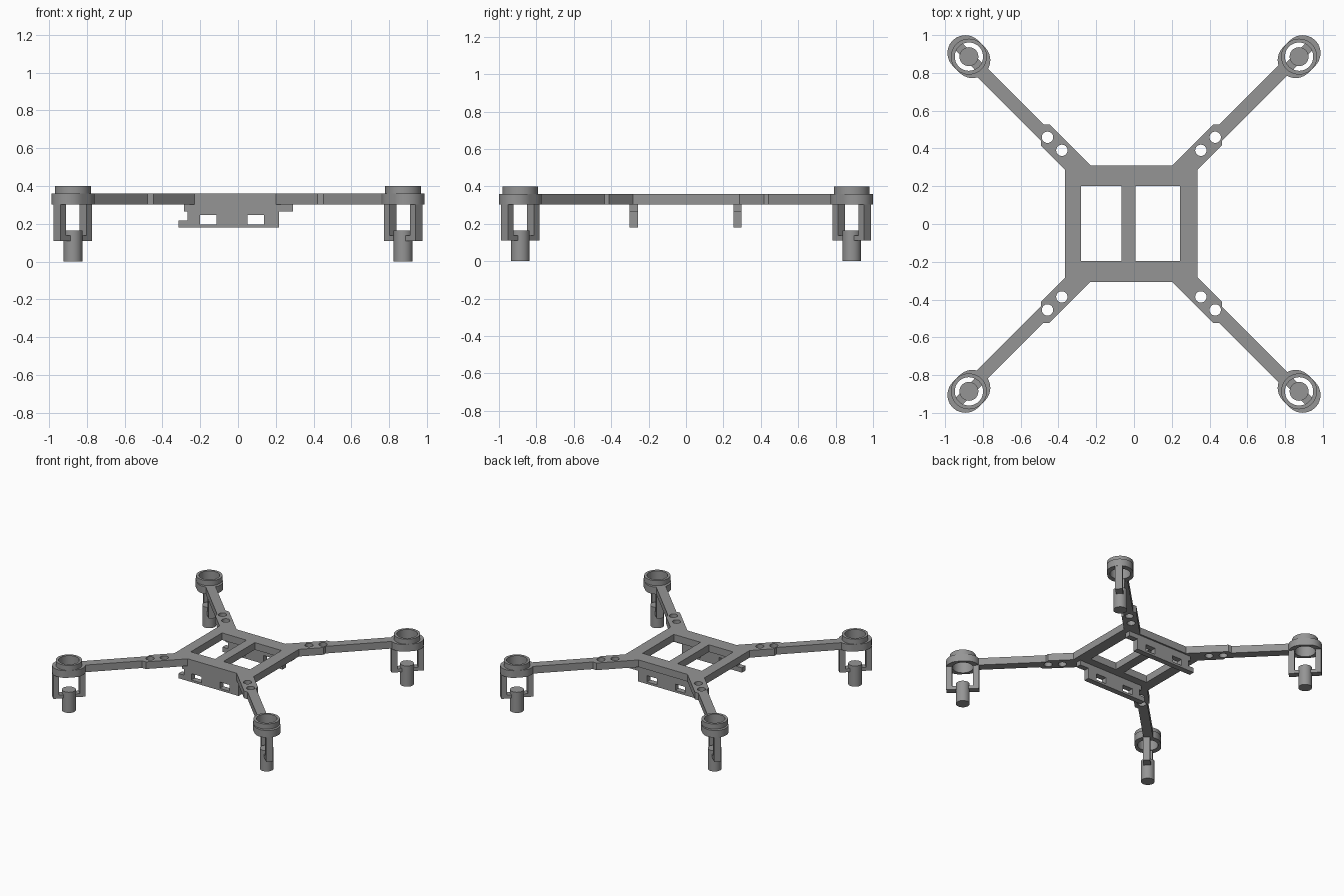
import bpy, bmesh, math
from mathutils import Matrix, Vector

if "Cube" in bpy.data.objects:
    bpy.data.objects.remove(bpy.data.objects["Cube"])

grey = bpy.data.materials.new("mid grey")
grey.diffuse_color = (0.30, 0.30, 0.30, 1)
grey.use_nodes = True
grey.node_tree.nodes["Principled BSDF"].inputs["Base Color"].default_value = grey.diffuse_color


def prism(name, loops, z0, z1, matrix=Matrix()):
    """Extrude a filled outline (first loop) with holes (other loops)."""
    cu = bpy.data.curves.new(name + "_outline", 'CURVE')
    cu.dimensions = '2D'
    cu.fill_mode = 'BOTH'
    cu.extrude = (z1 - z0) / 2
    for pts in loops:
        sp = cu.splines.new('POLY')
        sp.points.add(len(pts) - 1)
        for p, (x, y) in zip(sp.points, pts):
            p.co = (x, y, 0, 1)
        sp.use_cyclic_u = True
    tmp = bpy.data.objects.new(name + "_outline", cu)
    bpy.context.collection.objects.link(tmp)
    me = bpy.data.meshes.new_from_object(tmp.evaluated_get(bpy.context.evaluated_depsgraph_get()))
    bpy.data.objects.remove(tmp)
    bm = bmesh.new()
    bm.from_mesh(me)
    bmesh.ops.remove_doubles(bm, verts=bm.verts, dist=1e-5)
    bmesh.ops.recalc_face_normals(bm, faces=bm.faces)
    bm.transform(matrix @ Matrix.Translation((0, 0, (z0 + z1) / 2)))
    bm.to_mesh(me)
    bm.free()
    me.name = name
    me.materials.clear()
    me.materials.append(grey)
    ob = bpy.data.objects.new(name, me)
    bpy.context.collection.objects.link(ob)
    bpy.ops.object.select_all(action='DESELECT')
    bpy.context.view_layer.objects.active = ob
    ob.select_set(True)
    bpy.ops.object.shade_smooth_by_angle(angle=math.radians(30))
    return ob


def circle(r, x=0, y=0, n=40):
    return [(x + r * math.cos(2 * math.pi * i / n), y + r * math.sin(2 * math.pi * i / n)) for i in range(n)]


def rect(x0, x1, y0, y1):
    return [(x0, y0), (x1, y0), (x1, y1), (x0, y1)]


def stadium(r, d, n=20):
    """Capsule outline lying along x, end centres at +-d."""
    pts = []
    for s in (1, -1):
        for i in range(n + 1):
            a = math.pi * i / n - math.pi / 2
            pts.append((s * (d + r * math.cos(a)), s * r * math.sin(a)))
    return pts


Z0, Z1 = 0.303, 0.36
CX, CY = -0.014, 0.002
quadrants = [(1, 1), (-1, 1), (-1, -1), (1, -1)]

# Main plate: body corner, screw block and arm, repeated in each quadrant
corner = [(0.35, 0.285), (0.479, 0.414), (0.479, 0.439), (0.83, 0.79),
          (0.78, 0.84), (0.466, 0.526), (0.434, 0.526), (0.216, 0.308)]
outline, holes = [], []
for sx, sy in quadrants:
    pts = [(CX + sx * x, CY + sy * y) for x, y in corner]
    outline += pts if sx * sy > 0 else pts[::-1]
    for hx, hy in ((0.368, 0.388), (0.444, 0.457)):
        holes.append(circle(0.03, CX + sx * hx, CY + sy * hy, 32))
windows = [rect(-0.281, -0.066, -0.195, 0.20), rect(0.008, 0.244, -0.195, 0.20)]
prism("frame_plate", [outline] + windows + holes, Z0, Z1)

# Motor mounts at the arm ends, local x runs along the arm
for i, (sx, sy) in enumerate(quadrants):
    m = Matrix.Translation((sx * 0.874, sy * 0.886, 0)) @ Matrix.Rotation(math.atan2(sy, sx), 4, 'Z')
    n = f"_{i + 1}"
    prism("mount_base" + n, [stadium(0.095, 0.026), circle(0.075)], Z0, Z1, m)
    prism("mount_collar" + n, [circle(0.095), circle(0.075)], Z1, 0.40, m)
    for side, s in (("outer", 1), ("inner", -1)):
        a, b = sorted((s * 0.076, s * 0.119))
        prism(f"{side}_leg{n}", [rect(a, b, -0.026, 0.026)], 0.11, Z0, m)
        a, b = sorted((s * 0.04, s * 0.08))
        prism(f"{side}_bridge{n}", [rect(a, b, -0.026, 0.026)], 0.11, 0.137, m)
    prism("foot" + n, [circle(0.05)], 0, 0.165, m)

# Side rails under the plate, profile in x and z
profile = [(-0.315, 0.18), (0.216, 0.18), (0.216, 0.265), (0.292, 0.265), (0.292, Z0),
           (-0.286, Z0), (-0.286, 0.265), (-0.267, 0.265), (-0.267, 0.218), (-0.315, 0.218)]
slots = [rect(-0.20, -0.113, 0.197, 0.247), rect(0.05, 0.137, 0.197, 0.247)]
upright = Matrix.Rotation(math.pi / 2, 4, 'X')
for name, y in (("front_rail", -0.279), ("back_rail", 0.275)):
    prism(name, [profile] + slots, -0.022, 0.022, Matrix.Translation((0, y, 0)) @ upright)
